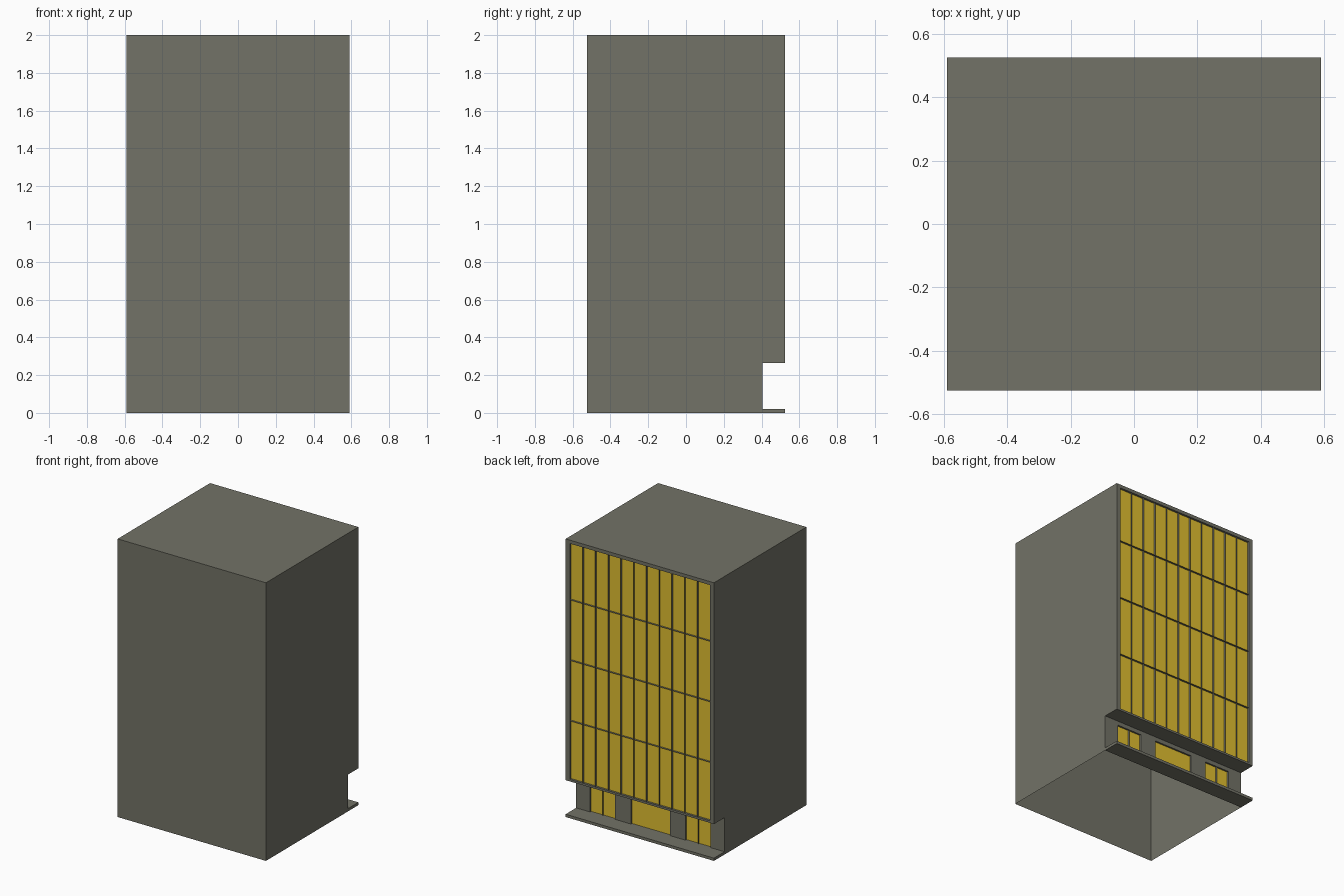
import bpy, bmesh

if "Cube" in bpy.data.objects:
    bpy.data.objects.remove(bpy.data.objects["Cube"])

W, D, H = 0.59, 0.525, 2.0        # half width, half depth, height
REC_Y, PLATE_Z, SOFFIT_Z = 0.405, 0.02, 0.265


def material(name, rgb):
    m = bpy.data.materials.new(name)
    m.diffuse_color = (*rgb, 1)
    m.use_nodes = True
    m.node_tree.nodes["Principled BSDF"].inputs["Base Color"].default_value = m.diffuse_color
    return m


concrete = material("concrete", (0.17, 0.17, 0.135))
glass = material("gold_glass", (0.75, 0.52, 0.03))


def finish(name, bm, *mats):
    me = bpy.data.meshes.new(name)
    bm.to_mesh(me)
    bm.free()
    for m in mats:
        me.materials.append(m)
    ob = bpy.data.objects.new(name, me)
    bpy.context.collection.objects.link(ob)
    return ob


def glazed_wall(name, y, xs, zs, is_pane, gap, depth):
    """Wall facing +y split into cells; chosen cells become recessed panes."""
    bm = bmesh.new()
    grid = [[bm.verts.new((x, y, z)) for z in zs] for x in xs]
    panes = []
    for i in range(len(xs) - 1):
        for k in range(len(zs) - 1):
            f = bm.faces.new((grid[i][k], grid[i][k + 1],
                              grid[i + 1][k + 1], grid[i + 1][k]))
            if is_pane(i, k):
                panes.append(f)
    bmesh.ops.inset_individual(bm, faces=panes, thickness=gap)
    ext = bmesh.ops.extrude_discrete_faces(bm, faces=panes)["faces"]
    for f in ext:
        f.material_index = 1
        bmesh.ops.translate(bm, verts=f.verts, vec=(0, -depth, 0))
    return finish(name, bm, concrete, glass)


# Shell: open-bottomed walls, roof and overhang soffit
bm = bmesh.new()
profile = [(-D, 0), (-D, H), (D, H), (D, SOFFIT_Z), (REC_Y, SOFFIT_Z), (REC_Y, 0)]
left = [bm.verts.new((-W, y, z)) for y, z in profile]
right = [bm.verts.new((W, y, z)) for y, z in profile]
bm.faces.new(left)
bm.faces.new(right[::-1])
for i in (0, 1, 3):               # front wall, roof, soffit
    bm.faces.new((left[i], right[i], right[i + 1], left[i + 1]))
bmesh.ops.recalc_face_normals(bm, faces=bm.faces)
if next(f for f in bm.faces if all(v.co.z == H for v in f.verts)).normal.z < 0:
    bmesh.ops.reverse_faces(bm, faces=bm.faces)
finish("building_shell", bm, concrete)

# Upper facade: eleven by four recessed windows
cols = [-0.557 + 1.114 * i / 11 for i in range(12)]
glazed_wall("upper_facade", D, [-W, *cols, W],
            [SOFFIT_Z, 0.28, 0.70, 1.135, 1.57, 1.975, H],
            lambda i, k: 1 <= i <= 11 and 1 <= k <= 4, 0.006, 0.015)

# Ground floor: wide central entrance between two paired windows
half = [0.155, 0.28, 0.38, 0.48, W]
glazed_wall("ground_floor_wall", REC_Y, [-x for x in half[::-1]] + half,
            [PLATE_Z, 0.235, SOFFIT_Z],
            lambda i, k: k == 0 and i in (1, 2, 4, 6, 7), 0.003, 0.012)

# Entrance step
bm = bmesh.new()
bmesh.ops.create_cube(bm, size=1)
bmesh.ops.scale(bm, verts=bm.verts, vec=(2 * W, D - REC_Y, PLATE_Z))
bmesh.ops.translate(bm, verts=bm.verts, vec=(0, (D + REC_Y) / 2, PLATE_Z / 2))
finish("entrance_step", bm, concrete)
